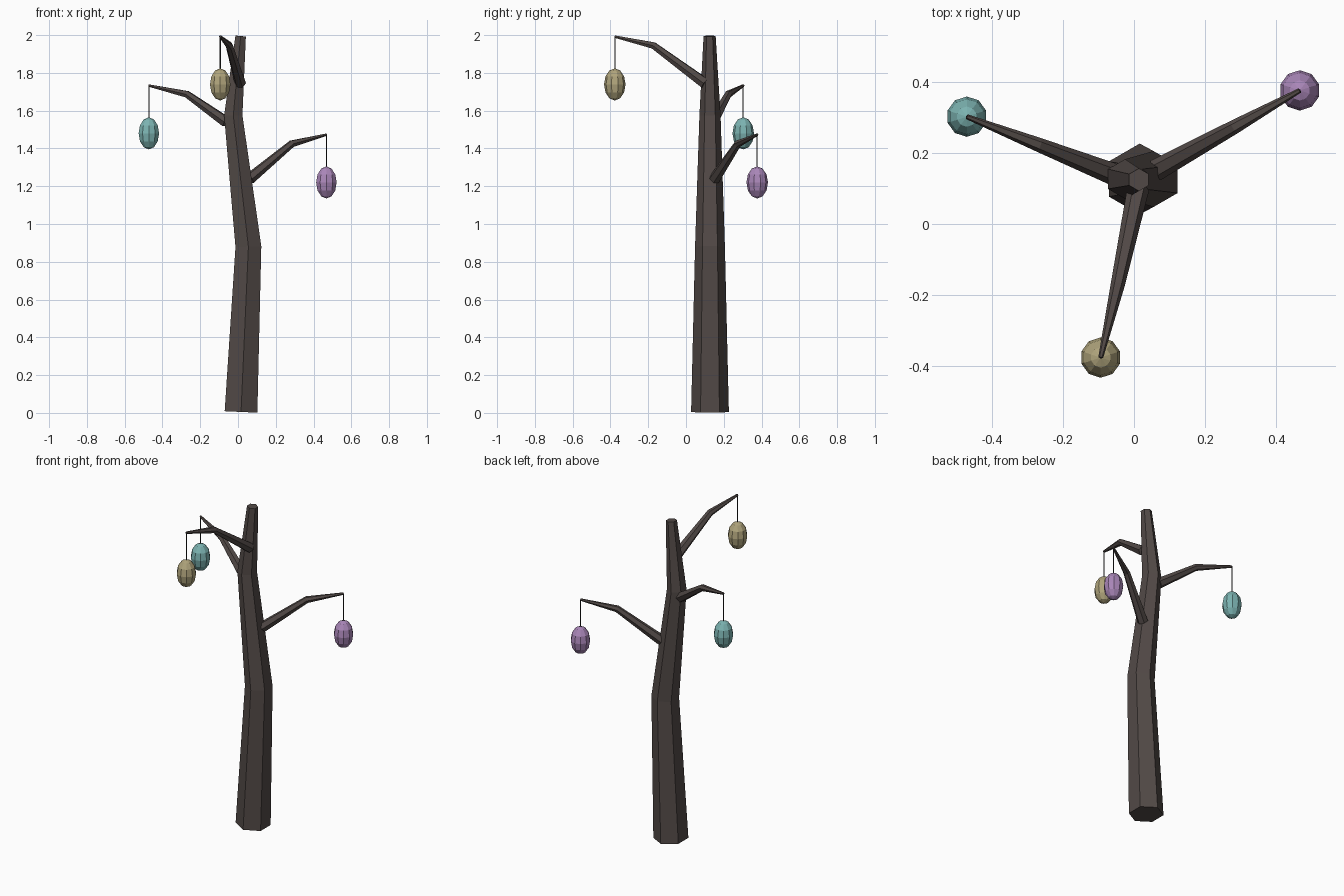
import bpy, bmesh, math
from mathutils import Vector

if "Cube" in bpy.data.objects:
    bpy.data.objects.remove(bpy.data.objects["Cube"])


def material(name, rgb):
    m = bpy.data.materials.new(name)
    m.diffuse_color = (*rgb, 1)
    m.use_nodes = True
    m.node_tree.nodes["Principled BSDF"].inputs["Base Color"].default_value = m.diffuse_color
    return m


def finish(name, bm, mat):
    bmesh.ops.recalc_face_normals(bm, faces=bm.faces)
    me = bpy.data.meshes.new(name)
    bm.to_mesh(me)
    bm.free()
    me.materials.append(mat)
    ob = bpy.data.objects.new(name, me)
    bpy.context.collection.objects.link(ob)
    return ob


def tube(name, points, radii, sides, ref, mat):
    """Tapered faceted tube along a path; ref fixes where the first corner points."""
    pts = [Vector(p) for p in points]
    bm = bmesh.new()
    rings = []
    for i, (p, r) in enumerate(zip(pts, radii)):
        t = Vector()
        if i > 0:
            t += (p - pts[i - 1]).normalized()
        if i < len(pts) - 1:
            t += (pts[i + 1] - p).normalized()
        t.normalize()
        u = (ref - t * ref.dot(t)).normalized()
        v = t.cross(u)
        rings.append([bm.verts.new(p + r * (u * math.cos(a) + v * math.sin(a)))
                      for a in (k * math.tau / sides for k in range(sides))])
    for a, b in zip(rings, rings[1:]):
        for k in range(sides):
            n = (k + 1) % sides
            bm.faces.new((a[k], a[n], b[n], b[k]))
    bm.faces.new(rings[0])
    bm.faces.new(rings[-1])
    return finish(name, bm, mat)


bark = material("bark", (0.085, 0.068, 0.063))
cord = material("cord", (0.03, 0.03, 0.03))

# Crooked six-sided trunk
tube("trunk",
     [(0.016, 0.127, 0.005), (0.055, 0.127, 0.88), (-0.025, 0.127, 1.575), (0.014, 0.125, 1.995)],
     [0.1, 0.079, 0.056, 0.032], 6, Vector((0, 1, 0)), bark)

# Three bent branches, each with a hanging lantern: path and lantern colour
branches = {
    "right": ([(0.062, 0.152, 1.24), (0.285, 0.275, 1.425), (0.468, 0.377, 1.473)], (0.40, 0.24, 0.48)),
    "left": ([(-0.062, 0.142, 1.54), (-0.27, 0.224, 1.687), (-0.472, 0.303, 1.733)], (0.20, 0.45, 0.44)),
    "front": ([(0.012, 0.10, 1.745), (-0.046, -0.172, 1.945), (-0.094, -0.377, 1.992)], (0.43, 0.37, 0.20)),
}
for side, (path, rgb) in branches.items():
    d = Vector(path[2]) - Vector(path[0])
    tube(side + "_branch", path, [0.031, 0.02, 0.007], 6, Vector((-d.y, d.x, 0)), bark)

    # Cord from branch tip into the lantern
    x, y, z = path[2]
    tube(side + "_cord", [(x, y, z), (x, y, z - 0.18)], [0.003, 0.003], 6, Vector((1, 0, 0)), cord)

    # Egg-shaped faceted lantern
    bm = bmesh.new()
    bmesh.ops.create_uvsphere(bm, u_segments=10, v_segments=6, radius=1)
    bmesh.ops.scale(bm, vec=(0.057, 0.057, 0.085), verts=bm.verts)
    lantern = finish(side + "_lantern", bm, material(side + "_lantern_colour", rgb))
    lantern.location = (x, y, z - 0.253)
